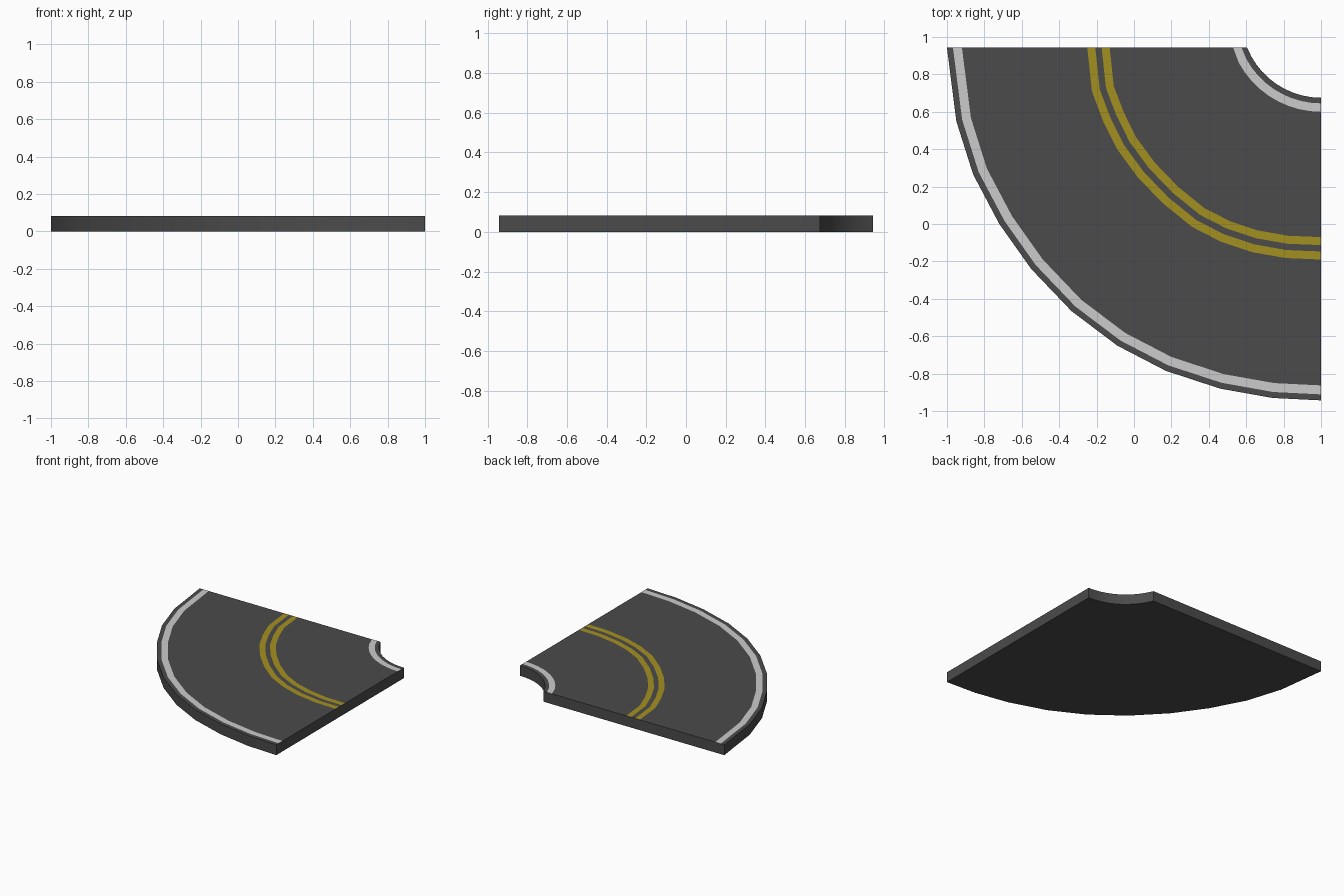
import bpy, bmesh, math
from mathutils import Vector

if "Cube" in bpy.data.objects:
    bpy.data.objects.remove(bpy.data.objects["Cube"])

H = 0.083          # slab thickness
TOP = 0.943        # y of the straight back edge


def material(name, rgb):
    m = bpy.data.materials.new(name)
    m.diffuse_color = (*rgb, 1)
    m.use_nodes = True
    m.node_tree.nodes["Principled BSDF"].inputs["Base Color"].default_value = m.diffuse_color
    return m


mats = [material("asphalt", (0.07, 0.07, 0.07)),
        material("white_paint", (0.60, 0.60, 0.60)),
        material("yellow_paint", (0.37, 0.28, 0.014))]

# Guide curves, from the back edge round to the right edge
outer = [(-1, TOP), (-.95, .55), (-.86, .265), (-.72, 0), (-.55, -.24), (-.335, -.465),
         (-.09, -.65), (.17, -.785), (.46, -.88), (.74, -.93), (1, -TOP)]
middle = [(-.25, TOP), (-.225, .71), (-.165, .55), (-.09, .40), (.02, .25), (.155, .11),
          (.31, -.015), (.465, -.095), (.63, -.15), (.81, -.182), (1, -.19)]
CX, CY, R = 1, 1.10, 0.425
a0 = math.asin((CY - TOP) / R)
inner = [(CX - R * math.cos(a0 + (math.pi / 2 - a0) * i / 10),
          CY - R * math.sin(a0 + (math.pi / 2 - a0) * i / 10)) for i in range(11)]


def offset(curve, d):
    """Shift a curve toward the inside of the bend; ends slide along the cut edges."""
    p = [Vector(c) for c in curve]
    out = [p[0] + Vector((d, 0))]
    for a, b, c in zip(p, p[1:], p[2:]):
        t = ((b - a).normalized() + (c - b).normalized()).normalized()
        out.append(b + Vector((-t.y, t.x)) * d)
    return out + [p[-1] + Vector((0, d))]


# Rails across the road, with the colour of the strip that follows each one
rails = [(outer, 0, 0), (outer, .032, 1), (outer, .080, 0),
         (middle, 0, 2), (middle, .043, 0), (middle, .077, 2), (middle, .120, 0),
         (inner, -.075, 1), (inner, -.030, 0), (inner, 0, 0)]

bm = bmesh.new()
grid = [[bm.verts.new((q[0], q[1], H)) for q in offset(c, d)] for c, d, _ in rails]

# Painted top surface
for r in range(len(rails) - 1):
    for i in range(10):
        f = bm.faces.new((grid[r][i], grid[r][i + 1], grid[r + 1][i + 1], grid[r + 1][i]))
        f.material_index = rails[r][2]

# Side walls and underside
rim = (grid[0] + [row[-1] for row in grid[1:-1]] + grid[-1][::-1]
       + [row[0] for row in grid[-2:0:-1]])
low = [bm.verts.new((v.co.x, v.co.y, 0)) for v in rim]
for i in range(len(rim)):
    j = (i + 1) % len(rim)
    bm.faces.new((rim[i], low[i], low[j], rim[j]))
bm.faces.new(low[::-1])
bmesh.ops.recalc_face_normals(bm, faces=bm.faces)

mesh = bpy.data.meshes.new("road_curve")
bm.to_mesh(mesh)
bm.free()
for m in mats:
    mesh.materials.append(m)
road = bpy.data.objects.new("road_curve", mesh)
bpy.context.collection.objects.link(road)
bpy.context.view_layer.objects.active = road
road.select_set(True)
bpy.ops.object.shade_smooth_by_angle(angle=math.radians(30))
